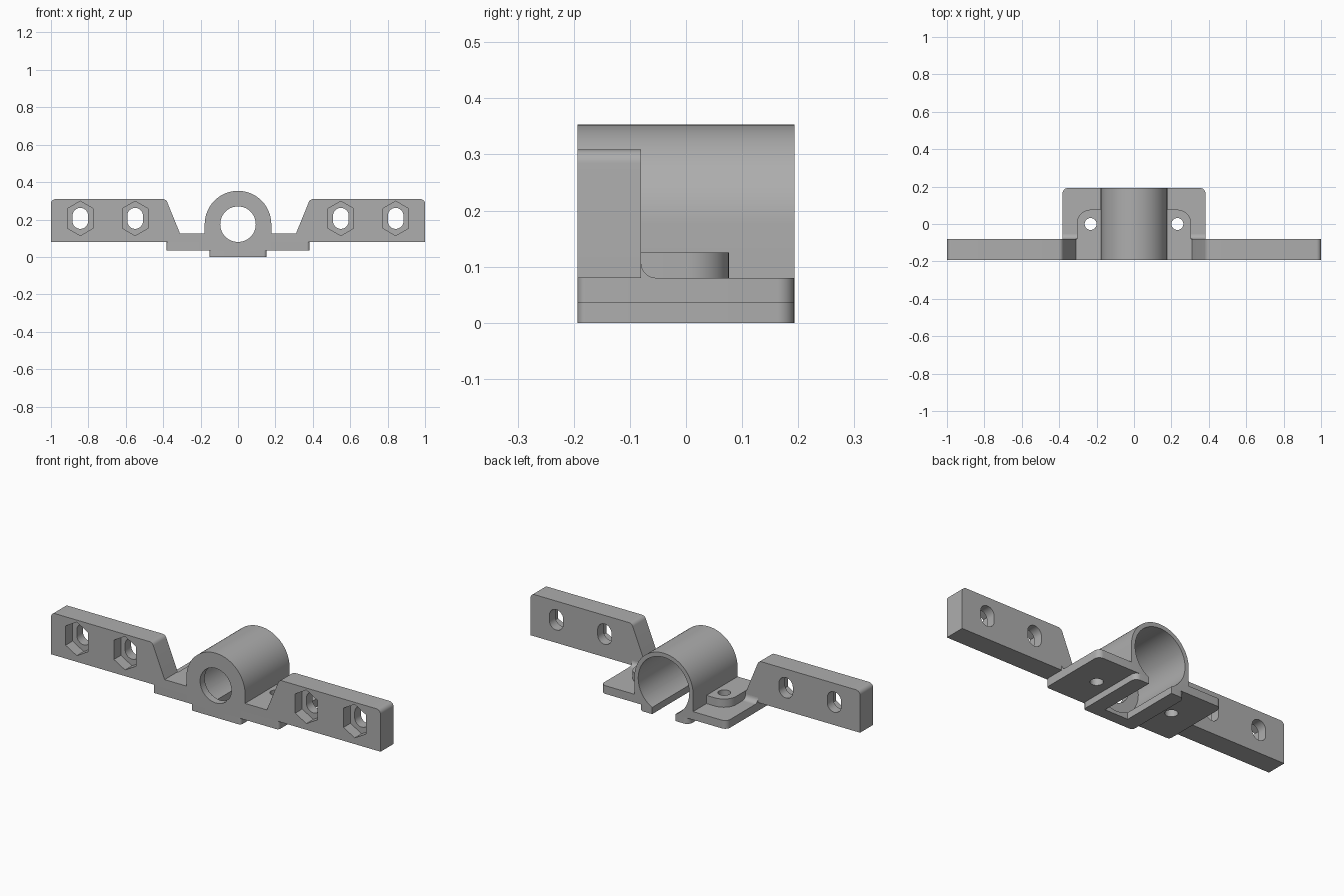
import bpy, bmesh
from math import sin, cos, tan, pi, radians
from mathutils import Vector

if "Cube" in bpy.data.objects:
    bpy.data.objects.remove(bpy.data.objects["Cube"])

grey = bpy.data.materials.new("plain grey")
grey.use_nodes = True
colour = (0.42, 0.42, 0.42, 1)
grey.diffuse_color = colour
grey.node_tree.nodes["Principled BSDF"].inputs["Base Color"].default_value = colour

FRONT, BACK, ARM_BACK = -0.193, 0.193, -0.08
BORE_Z, OUTER_R, PLATE_TOP = 0.175, 0.178, 0.08


def rounded(corners, steps=8):
    """Outline from (u, v, radius) corners, with arcs at the rounded ones."""
    out = []
    for i, (u, v, r) in enumerate(corners):
        p = Vector((u, v))
        if not r:
            out.append(p)
            continue
        a = (Vector(corners[i - 1][:2]) - p).normalized()
        b = (Vector(corners[(i + 1) % len(corners)][:2]) - p).normalized()
        half = a.angle(b) / 2
        centre = p + (a + b).normalized() * (r / sin(half))
        start = p + a * (r / tan(half)) - centre
        end = p + b * (r / tan(half)) - centre
        sweep = pi - 2 * half
        for k in range(steps + 1):
            t = k / steps
            out.append(centre + (start * sin((1 - t) * sweep)
                                 + end * sin(t * sweep)) / sin(sweep))
    return out


def arc(u, v, r, start, stop, steps):
    angles = [radians(start + (stop - start) * k / steps) for k in range(steps + 1)]
    return [(u + r * cos(a), v + r * sin(a)) for a in angles]


def circle(u, v, r, steps=48):
    return arc(u, v, r, 0, 360, steps)[:-1]


def prism(name, outline, axis, lo, hi):
    """Extrude an outline along one axis."""
    place = {"x": lambda u, v, t: (t, u, v),
             "y": lambda u, v, t: (u, t, v),
             "z": lambda u, v, t: (u, v, t)}[axis]
    bm = bmesh.new()
    low = [bm.verts.new(place(u, v, lo)) for u, v in outline]
    high = [bm.verts.new(place(u, v, hi)) for u, v in outline]
    bm.faces.new(low)
    bm.faces.new(high)
    for i in range(len(low)):
        bm.faces.new((low[i - 1], low[i], high[i], high[i - 1]))
    bmesh.ops.recalc_face_normals(bm, faces=bm.faces)
    mesh = bpy.data.meshes.new(name)
    bm.to_mesh(mesh)
    bm.free()
    mesh.materials.append(grey)
    obj = bpy.data.objects.new(name, mesh)
    bpy.context.collection.objects.link(obj)
    return obj


def finish(obj, cutters=()):
    """Cut the holes, then smooth the curved faces."""
    bpy.ops.object.select_all(action="DESELECT")
    bpy.context.view_layer.objects.active = obj
    obj.select_set(True)
    for cutter in cutters:
        mod = obj.modifiers.new("cut", "BOOLEAN")
        mod.operation, mod.solver, mod.object = "DIFFERENCE", "EXACT", cutter
        bpy.ops.object.modifier_apply(modifier=mod.name)
    bpy.ops.object.shade_smooth_by_angle(angle=radians(30))


def slab(name, half, lo, hi):
    return prism(name, rounded([(-half, FRONT, 0.015), (half, FRONT, 0.015),
                                (half, BACK, 0.03), (-half, BACK, 0.03)]), "z", lo, hi)


# Cutters for the bore, front opening, bottom slot and screw holes
bore = prism("bore_cutter", circle(0, BORE_Z, 0.155, 64), "y", -0.153, 0.3)
opening = prism("opening_cutter", circle(0, BORE_Z, 0.095), "y", -0.3, 0)
slot = prism("slot_cutter", [(-0.07, -0.13), (0.07, -0.13), (0.07, 0.3), (-0.07, 0.3)],
             "z", -0.1, 0.1)
screws = [prism("screw_cutter", circle(s * 0.232, 0, 0.032, 32), "z", -0.1, 0.2)
          for s in (-1, 1)]
helpers = [bore, opening, slot] + screws

# Barrel housing: round top on straight sides
housing = prism("barrel_housing",
                [(-OUTER_R, PLATE_TOP), (OUTER_R, PLATE_TOP)]
                + arc(0, BORE_Z, OUTER_R, 0, 180, 48), "y", FRONT, BACK)
finish(housing, [bore, opening])

# Base plate and the narrow rail beneath it
finish(slab("base_plate", 0.382, 0.035, PLATE_TOP), [bore, slot] + screws)
finish(slab("bottom_rail", 0.152, 0, 0.035), [bore, slot])

for s, side in ((-1, "right"), (1, "left")):
    # Mounting arm with a sloped inner end
    arm = prism(side + "_arm",
                rounded([(s * OUTER_R, PLATE_TOP, 0), (s, PLATE_TOP, 0),
                         (s, 0.309, 0.025), (s * 0.385, 0.309, 0.025),
                         (s * 0.31, 0.125, 0), (s * OUTER_R, 0.125, 0)]),
                "y", FRONT, ARM_BACK)
    # Elongated bolt holes with hexagonal nut pockets
    cuts = []
    for x in (0.55, 0.843):
        x, z, stretch = s * x, 0.206, 0.014
        hexagon = [(u, v + (stretch if v > z else -stretch))
                   for u, v in arc(x, z, 0.078, 30, 330, 5)]
        hole = (arc(x, z + stretch, 0.042, 0, 180, 16)
                + arc(x, z - stretch, 0.042, 180, 360, 16))
        cuts.append(prism("pocket_cutter", hexagon, "y", -0.3, -0.133))
        cuts.append(prism("bolt_cutter", hole, "y", -0.3, 0.1))
    finish(arm, cuts)
    helpers += cuts

    # Screw boss beside the barrel
    boss = prism(side + "_screw_boss",
                 rounded([(s * OUTER_R, ARM_BACK, 0), (s * 0.306, ARM_BACK, 0),
                          (s * 0.306, 0.077, 0.075), (s * OUTER_R, 0.077, 0)]),
                 "z", PLATE_TOP, 0.125)
    finish(boss, screws)

    # Concave fillet between arm and plate
    r = 0.027
    fillet = prism(side + "_fillet",
                   [(ARM_BACK, PLATE_TOP)]
                   + arc(ARM_BACK + r, PLATE_TOP + r, r, 270, 180, 8),
                   "x", s * 0.306, s * 0.382)
    finish(fillet)

for helper in helpers:
    bpy.data.objects.remove(helper)
